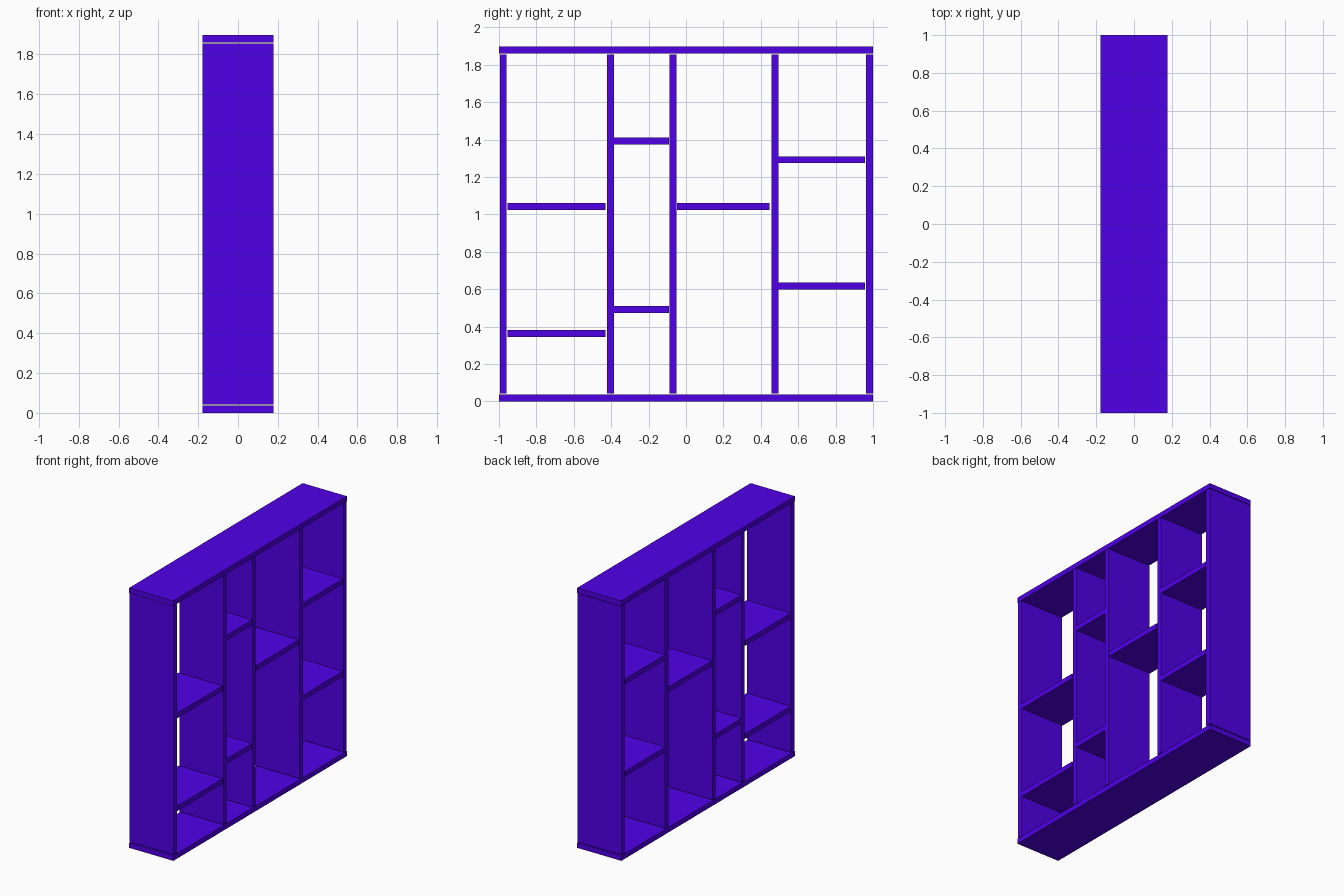
import bpy

cube = bpy.data.objects.get("Cube")
if cube:
    bpy.data.objects.remove(cube, do_unlink=True)

# Single painted finish
paint = bpy.data.materials.new("violet_paint")
paint.use_nodes = True
colour = (0.08, 0.0, 0.8, 1.0)
paint.diffuse_color = colour
paint.node_tree.nodes["Principled BSDF"].inputs["Base Color"].default_value = colour

DEPTH = 0.356
THICK = 0.037
HEIGHT = 1.897


def board(name, y0, y1, z0, z1):
    """Flat board spanning the full depth of the bookcase."""
    bpy.ops.mesh.primitive_cube_add(size=1, location=(0, (y0 + y1) / 2, (z0 + z1) / 2))
    obj = bpy.context.object
    obj.name = name
    obj.scale = (DEPTH, y1 - y0, z1 - z0)
    bpy.ops.object.transform_apply(location=False, rotation=False, scale=True)
    obj.data.materials.append(paint)
    return obj


# Top and bottom boards
board("bottom_board", -1, 1, 0, THICK)
board("top_board", -1, 1, HEIGHT - THICK, HEIGHT)

# Uprights, standing a hair clear of the top and bottom boards
uprights = {
    "front_side": -0.977,
    "front_divider": -0.404,
    "middle_divider": -0.07,
    "back_divider": 0.475,
    "back_side": 0.981,
}
for name, y in uprights.items():
    board(name, y - THICK / 2, y + THICK / 2, 0.043, 1.856)

# Shelves in each bay: y range and shelf heights
bays = {
    "front_bay": (-0.955, -0.431, (0.364, 1.042)),
    "narrow_bay": (-0.387, -0.091, (0.492, 1.393)),
    "middle_bay": (-0.047, 0.447, (1.042,)),
    "back_bay": (0.492, 0.957, (0.618, 1.292)),
}
for bay, (y0, y1, heights) in bays.items():
    for level, z in zip(("lower", "upper"), heights):
        board(f"{bay}_{level}_shelf", y0, y1, z - THICK / 2, z + THICK / 2)
